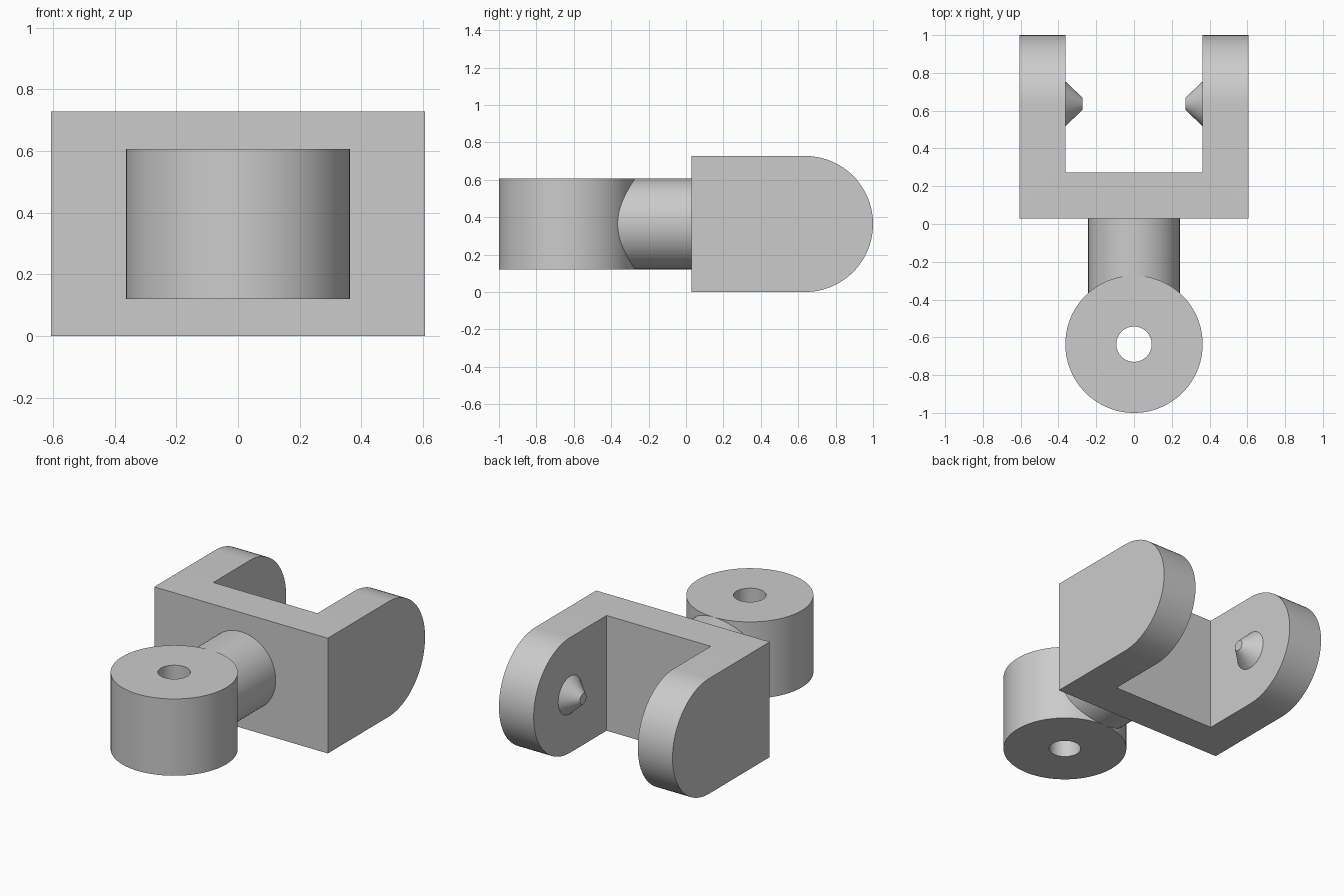
import bpy, bmesh, math
from mathutils import Matrix, Vector

cube = bpy.data.objects.get("Cube")
if cube:
    bpy.data.objects.remove(cube, do_unlink=True)

U = 2 / 16.5            # design unit
MID = 3 * U             # height of the main axis
PIVOT = 1 - 3 * U       # distance of both pivot centres from the middle
BACK = U / 4            # front face of the fork
SEGMENTS = 96

grey = bpy.data.materials.new("light grey")
grey.use_nodes = True
colour = (0.6, 0.6, 0.6, 1)
grey.diffuse_color = colour
grey.node_tree.nodes["Principled BSDF"].inputs["Base Color"].default_value = colour


def make_object(name, bm):
    bmesh.ops.recalc_face_normals(bm, faces=bm.faces[:])
    mesh = bpy.data.meshes.new(name)
    bm.to_mesh(mesh)
    bm.free()
    mesh.materials.append(grey)
    obj = bpy.data.objects.new(name, mesh)
    bpy.context.collection.objects.link(obj)
    return obj


def cone(name, start, end, r1, r2):
    """Round part running from start to end."""
    start, end = Vector(start), Vector(end)
    axis = end - start
    turn = axis.to_track_quat('Z', 'Y').to_matrix().to_4x4()
    bm = bmesh.new()
    bmesh.ops.create_cone(bm, cap_ends=True, segments=SEGMENTS, radius1=r1,
                          radius2=r2, depth=axis.length,
                          matrix=Matrix.Translation((start + end) / 2) @ turn)
    return make_object(name, bm)


def smooth(obj):
    bpy.ops.object.select_all(action='DESELECT')
    obj.select_set(True)
    bpy.context.view_layer.objects.active = obj
    bpy.ops.object.shade_smooth_by_angle(angle=math.radians(30))


def cut(obj, cutter):
    mod = obj.modifiers.new("cut", 'BOOLEAN')
    mod.operation = 'DIFFERENCE'
    mod.solver = 'EXACT'
    mod.object = cutter
    bpy.context.view_layer.objects.active = obj
    bpy.ops.object.modifier_apply(modifier=mod.name)
    bpy.data.objects.remove(cutter, do_unlink=True)


# Fork: round-ended side profile extruded across the width, then slotted
bm = bmesh.new()
steps = SEGMENTS // 2
arc = [math.pi * (i / steps - 0.5) for i in range(steps + 1)]
profile = [(BACK, 0)] + [(PIVOT + MID * math.cos(a), MID + MID * math.sin(a)) for a in arc] + [(BACK, 2 * MID)]
face = bm.faces.new([bm.verts.new((-5 * U, y, z)) for y, z in profile])
side = bmesh.ops.extrude_face_region(bm, geom=[face])["geom"]
bmesh.ops.translate(bm, vec=(10 * U, 0, 0), verts=[v for v in side if isinstance(v, bmesh.types.BMVert)])
fork = make_object("fork", bm)

bm = bmesh.new()
slot_start = BACK + 2 * U
bmesh.ops.create_cube(bm, size=1, matrix=Matrix.Translation((0, slot_start + 0.5, MID))
                      @ Matrix.Diagonal((6 * U, 1, 2, 1)))
cut(fork, make_object("slot_cutter", bm))
smooth(fork)

# Tapered pivot pins on the inner faces of the arms
for label, s in (("left", 1), ("right", -1)):
    smooth(cone(label + "_pin", (s * 3.02 * U, PIVOT, MID), (s * 2.25 * U, PIVOT, MID), U, 0.27 * U))

# Upright barrel with a through hole
barrel = cone("barrel", (0, -PIVOT, U), (0, -PIVOT, 5 * U), 3 * U, 3 * U)
cut(barrel, cone("hole_cutter", (0, -PIVOT, 0), (0, -PIVOT, 6 * U), 0.77 * U, 0.77 * U))
smooth(barrel)

# Round stem joining barrel and fork
smooth(cone("stem", (0, -0.45, MID), (0, BACK + 0.01, MID), 2 * U, 2 * U))
